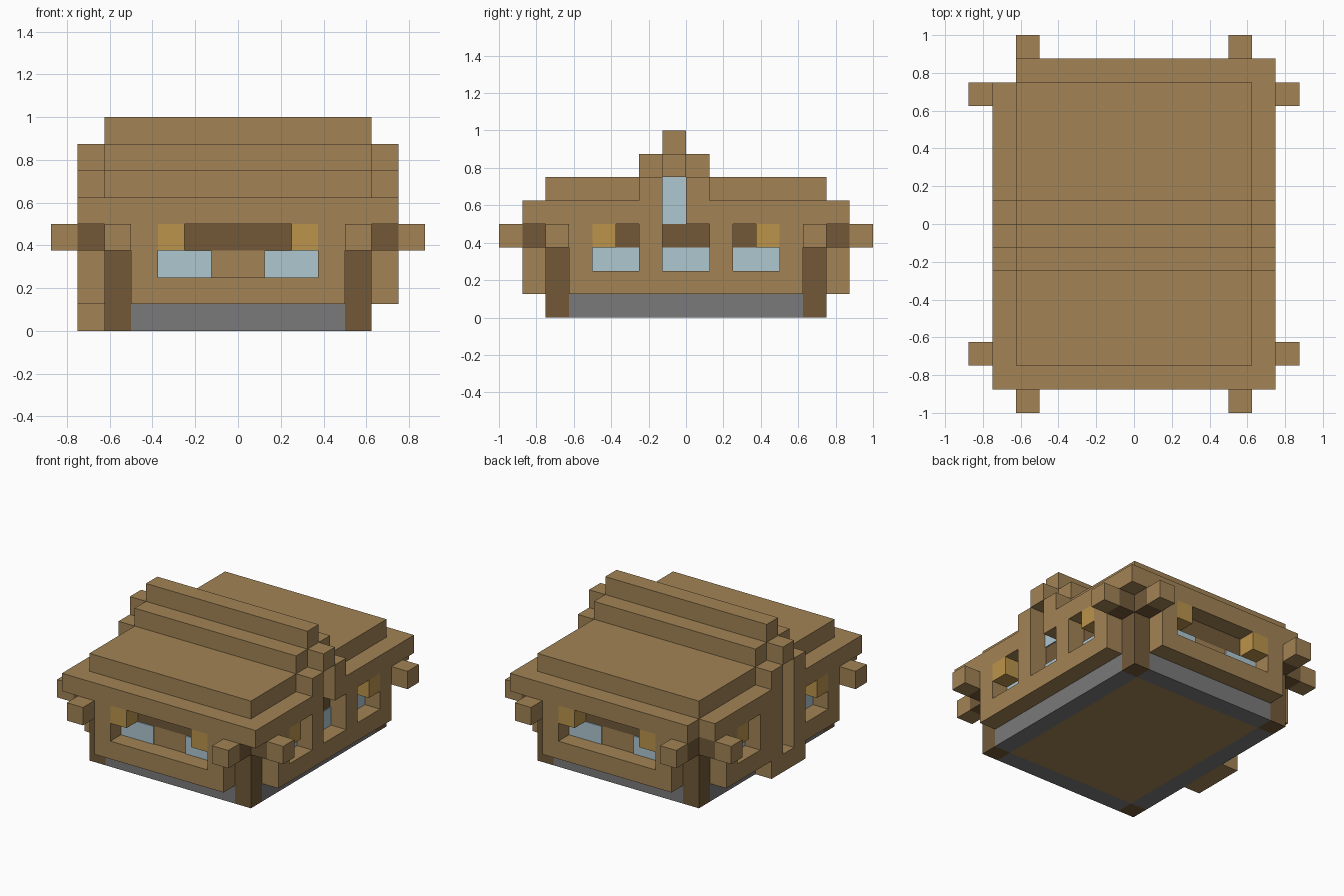
import bpy
import bmesh
from itertools import product
from mathutils import Matrix, Vector

UNIT = 0.125      # edge of one building block
PLATE = 0.06      # thickness of window and door plates, in blocks

default_cube = bpy.data.objects.get("Cube")
if default_cube:
    bpy.data.objects.remove(default_cube, do_unlink=True)


def to_linear(value):
    return value / 12.92 if value <= 0.04045 else ((value + 0.055) / 1.055) ** 2.4


def make_material(name, red, green, blue):
    colour = [to_linear(c / 255) for c in (red, green, blue)] + [1.0]
    material = bpy.data.materials.new(name)
    material.use_nodes = True
    material.diffuse_color = colour
    for node in material.node_tree.nodes:
        if node.type == 'BSDF_PRINCIPLED':
            node.inputs["Base Color"].default_value = colour
            node.inputs["Roughness"].default_value = 0.9
    return material


plank = make_material("plank_brown", 162, 131, 85)
log = make_material("log_dark_brown", 114, 89, 57)
stone = make_material("stone_grey", 122, 122, 122)
glass = make_material("pale_blue_glass", 173, 199, 208)
amber = make_material("lamp_amber", 188, 148, 76)


def build(name, material, boxes, mirror=""):
    """One object from (x range, y range, z range) boxes in block units."""
    bm = bmesh.new()
    signs_x = (1, -1) if "x" in mirror else (1,)
    signs_y = (1, -1) if "y" in mirror else (1,)
    for box, sx, sy in product(boxes, signs_x, signs_y):
        centre = Vector([sum(r) / 2 for r in box]) * UNIT
        centre.x *= sx
        centre.y *= sy
        size = Vector([r[1] - r[0] for r in box]) * UNIT
        bmesh.ops.create_cube(
            bm, size=1,
            matrix=Matrix.Translation(centre) @ Matrix.Diagonal(size.to_4d()))
    mesh = bpy.data.meshes.new(name)
    bm.to_mesh(mesh)
    bm.free()
    mesh.materials.append(material)
    obj = bpy.data.objects.new(name, mesh)
    bpy.context.scene.collection.objects.link(obj)


# Floor and stone footing between the corner posts
build("floor", plank, [((-4, 4), (-5, 5), (0, 3))])
build("footing_sides", stone, [((4, 5), (-5, 5), (0, 1))], "x")
build("footing_ends", stone, [((-4, 4), (5, 6), (0, 1))], "y")

# Corner posts and the crossing log beams with plank end caps
build("corner_posts", log, [((4, 5), (5, 6), (0, 3))], "xy")
build("long_beams", log, [((4, 5), (-7, 7), (3, 4))], "x")
build("cross_beams", log, [((-6, 6), (5, 6), (3, 4))], "y")
build("beam_caps", plank, [((6, 7), (5, 6), (3, 4)),
                           ((4, 5), (7, 8), (3, 4))], "xy")

# Inner walls
build("side_walls", plank, [((4, 5), (-5, 5), (1, 3))], "x")
build("end_walls", plank, [((-4, 4), (5, 6), (1, 3))], "y")

# Window glass and door
build("end_glass", glass, [((1, 3), (6, 6 + PLATE), (2, 3))], "xy")
side = (5, 5 + PLATE)
build("side_glass", glass, [(side, (2, 4), (2, 3))], "xy")
build("middle_glass", glass, [(side, (-1, 1), (2, 3))])
build("gable_glass", glass, [(side, (-1, 0), (4, 6))], "x")
build("door", log, [((-5 - PLATE, -5), (-1, 0), (1, 3))])

# Outer frames around the end windows
build("end_frames", plank, [((-4, 4), (6, 7), (1, 2)),
                            ((3, 4), (6, 7), (2, 4))], "xy"[1:])
build("end_frame_far_sides", plank, [((-4, -3), (6, 7), (2, 4))], "y")
build("end_lamps", amber, [((2, 3), (6, 7), (3, 4))], "xy")

# Outer frames around the side windows
outer = (5, 6)
build("side_frame_pillars", plank, [(outer, (4, 5), (2, 4)),
                                    (outer, (1, 2), (2, 4))], "xy")
build("side_lamps", amber, [(outer, (3, 4), (3, 4))], "xy")
build("left_sill", plank, [(outer, (-5, 5), (1, 2))])
build("right_sill", plank, [((-6, -5), (-5, -1), (1, 2)),
                            ((-6, -5), (0, 5), (1, 2)),
                            ((-6, -5), (0, 1), (2, 4))])
build("door_step", plank, [((-6, -5), (-2, 1), (0, 1))])

# Eaves, open above each gable window and missing one corner block
build("eave_slab", plank, [((-5, 5), (-7, 7), (4, 5))])
build("left_eave", plank, [(outer, (-7, -1), (4, 5)),
                           (outer, (0, 7), (4, 5))])
build("right_eave", plank, [((-6, -5), (-7, -1), (4, 5)),
                            ((-6, -5), (0, 6), (4, 5))])

# Stepped roof and gable trim
build("roof_slab", plank, [((-5, 5), (-6, 6), (5, 6))])
build("ridge_base", plank, [((-5, 5), (-2, 1), (6, 7))])
build("ridge_top", plank, [((-5, 5), (-1, 0), (7, 8))])
build("gable_trim", plank, [(outer, (-2, -1), (5, 6)),
                            (outer, (0, 1), (5, 6)),
                            (outer, (-1, 0), (6, 7))], "x")
